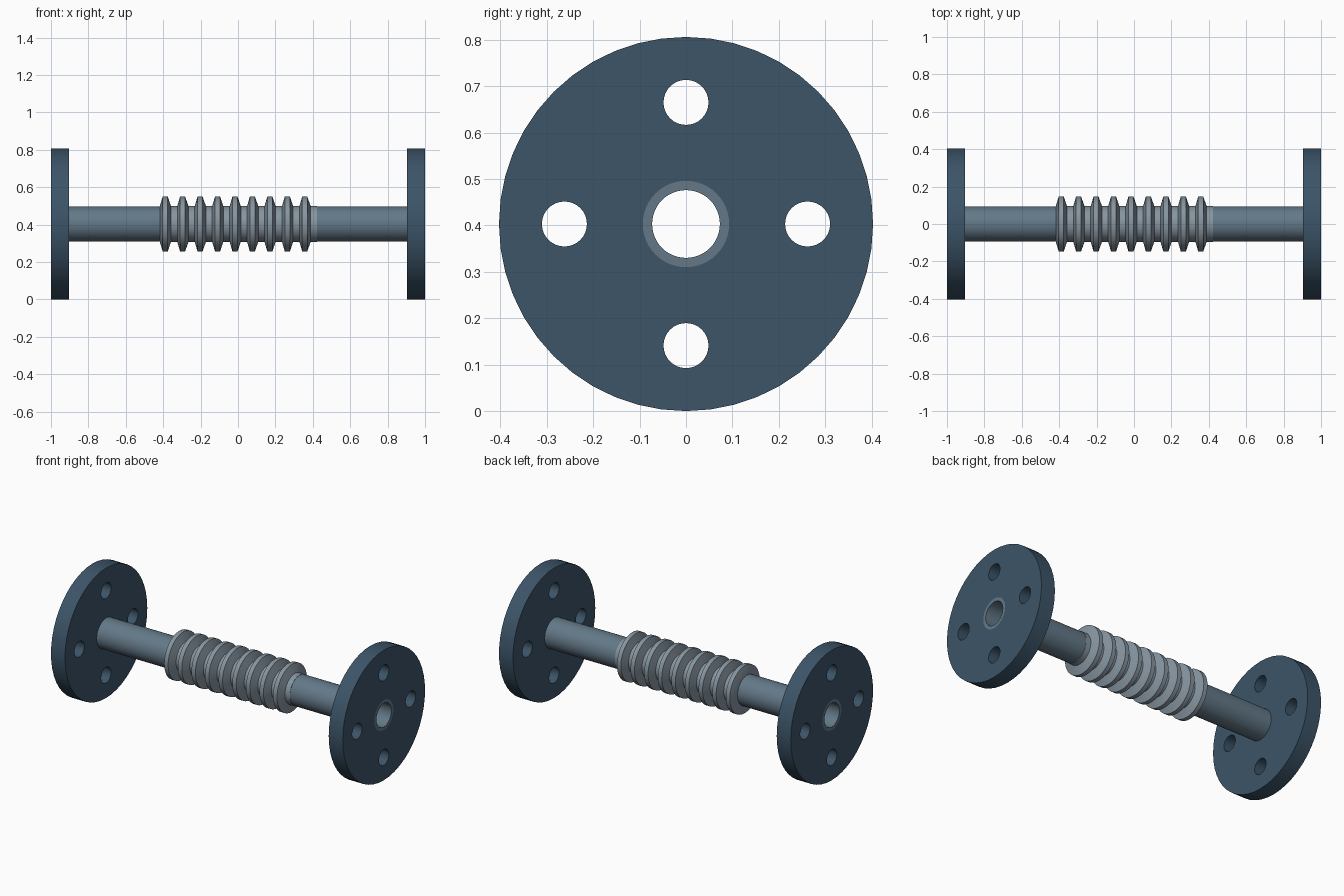
import bpy, bmesh, math

if "Cube" in bpy.data.objects:
    bpy.data.objects.remove(bpy.data.objects["Cube"])

AXIS_Z = 0.403          # height of the pipe axis
FLANGE_R, FLANGE_T = 0.403, 0.096
PIPE_R, BORE_R = 0.093, 0.073


def material(name, color):
    m = bpy.data.materials.new(name)
    m.diffuse_color = (*color, 1)
    m.use_nodes = True
    m.node_tree.nodes["Principled BSDF"].inputs["Base Color"].default_value = m.diffuse_color
    return m


def finish(name, bm, mat):
    """Turn a bmesh into a smooth-by-angle object."""
    bmesh.ops.remove_doubles(bm, verts=bm.verts, dist=1e-5)
    bmesh.ops.recalc_face_normals(bm, faces=bm.faces)
    me = bpy.data.meshes.new(name)
    bm.to_mesh(me)
    bm.free()
    me.materials.append(mat)
    ob = bpy.data.objects.new(name, me)
    bpy.context.collection.objects.link(ob)
    ob.location.z = AXIS_Z
    bpy.ops.object.select_all(action='DESELECT')
    ob.select_set(True)
    bpy.context.view_layer.objects.active = ob
    bpy.ops.object.shade_smooth_by_angle(angle=math.radians(25))
    return ob


def lathe(name, profile, mat, sides=48):
    """Spin a closed (x, radius) profile around the x axis."""
    bm = bmesh.new()
    vs = [bm.verts.new((x, 0, r)) for x, r in profile]
    es = [bm.edges.new((vs[i - 1], vs[i])) for i in range(len(vs))]
    bmesh.ops.spin(bm, geom=vs + es, cent=(0, 0, 0), axis=(1, 0, 0),
                   angle=2 * math.pi, steps=sides, use_merge=True)
    return finish(name, bm, mat)


def flange(name, x, mat):
    """Filled disc outline with pipe bore and four bolt holes, extruded."""
    cu = bpy.data.curves.new(name + "_outline", 'CURVE')
    cu.dimensions, cu.fill_mode, cu.extrude = '2D', 'BOTH', FLANGE_T / 2
    rings = [(0, 0, FLANGE_R, 48), (0, 0, PIPE_R, 48)]
    for k in range(4):
        a = k * math.pi / 2
        rings.append((0.262 * math.cos(a), 0.262 * math.sin(a), 0.0485, 32))
    for cx, cy, r, n in rings:
        sp = cu.splines.new('POLY')
        sp.points.add(n - 1)
        sp.use_cyclic_u = True
        for i, p in enumerate(sp.points):
            t = 2 * math.pi * i / n
            p.co = (cx + r * math.cos(t), cy + r * math.sin(t), 0, 1)
    tmp = bpy.data.objects.new(name + "_outline", cu)
    bpy.context.collection.objects.link(tmp)
    bpy.context.view_layer.update()
    me = bpy.data.meshes.new_from_object(
        tmp.evaluated_get(bpy.context.evaluated_depsgraph_get()))
    bpy.data.objects.remove(tmp)
    bm = bmesh.new()
    bm.from_mesh(me)
    for v in bm.verts:                       # turn the disc to face along x
        v.co = (v.co.z + x, v.co.x, v.co.y)
    return finish(name, bm, mat)


flange_mat = material("dark_steel", (0.045, 0.09, 0.14))
pipe_mat = material("pipe_steel", (0.125, 0.19, 0.245))
bellows_mat = material("bellows_steel", (0.24, 0.30, 0.35))

# bellows: nine ridges with flat crests and flat troughs
START, PITCH, COUNT = -0.418, 0.0933, 9
END = START + PITCH * COUNT
profile = [(START, BORE_R)]
for i in range(COUNT):
    x = START + i * PITCH
    profile += [(x, 0.095), (x + 0.015, 0.147),
                (x + 0.042, 0.147), (x + 0.060, 0.095)]
profile += [(END, 0.095), (END, BORE_R)]
lathe("bellows", profile, bellows_mat)

# pipe stubs and end flanges
for side, a, b in (("left", -1, START), ("right", END, 1)):
    lathe(side + "_pipe", [(a, BORE_R), (a, PIPE_R), (b, PIPE_R), (b, BORE_R)], pipe_mat)
    flange(side + "_flange", math.copysign(1 - FLANGE_T / 2, a + b), flange_mat)
